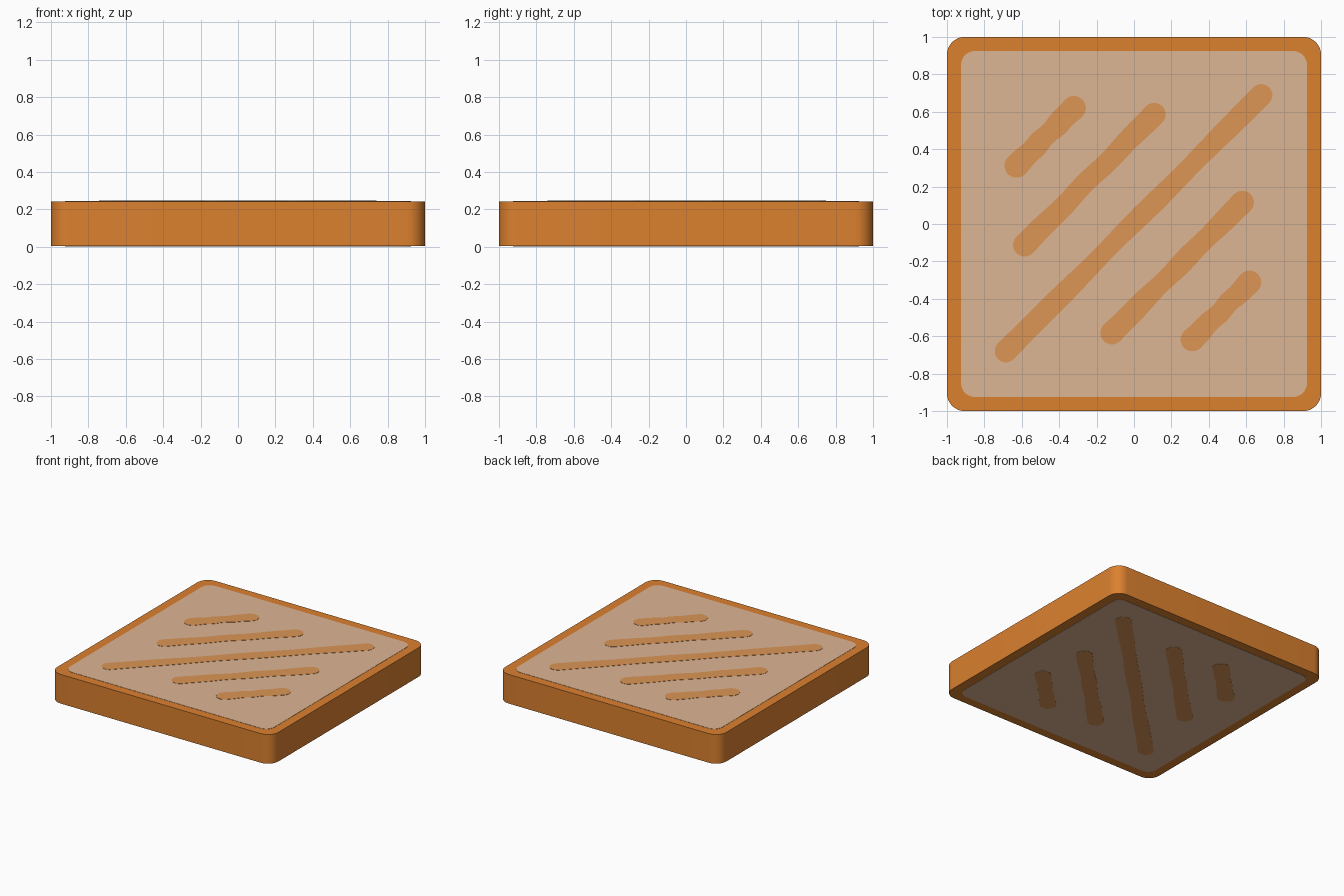
import bpy, bmesh, math
from mathutils import Vector

if "Cube" in bpy.data.objects:
    bpy.data.objects.remove(bpy.data.objects["Cube"])


def material(name, rgb):
    lin = [((c / 255 + 0.055) / 1.055) ** 2.4 for c in rgb]
    m = bpy.data.materials.new(name)
    m.diffuse_color = (*lin, 1)
    m.use_nodes = True
    m.node_tree.nodes["Principled BSDF"].inputs["Base Color"].default_value = m.diffuse_color
    return m


ORANGE = material("crust orange", (220, 129, 47))
CREAM = material("pale tan", (222, 182, 148))
STRIPE = material("toasted stripe", (220, 150, 86))


def rounded_square(h, r, n=10):
    pts = []
    for k, (sx, sy) in enumerate([(1, 1), (-1, 1), (-1, -1), (1, -1)]):
        for i in range(n + 1):
            a = math.pi / 2 * (k + i / n)
            pts.append((sx * (h - r) + r * math.cos(a), sy * (h - r) + r * math.sin(a)))
    return pts


def stroke(a, b, r, seed, n=28):
    """Hand-drawn capsule: round ends, slightly thinner wavy middle."""
    a, b = Vector(a), Vector(b)
    d = (b - a).normalized()
    nrm = Vector((-d.y, d.x))
    ang = math.atan2(d.y, d.x)
    pts = []
    for side, p, q in ((-1, a, b), (1, b, a)):
        for i in range(n + 1):
            t = i / n
            env = math.sin(math.pi * t)
            w = r - env * (0.008 + 0.004 * math.sin(17 * t + seed + side))
            pts.append(p.lerp(q, t) + nrm * side * w)
        start = ang - math.pi / 2 if side < 0 else ang + math.pi / 2
        for i in range(1, 10):
            c = start + math.pi * i / 10
            pts.append(q + r * Vector((math.cos(c), math.sin(c))))
    return [(p[0], p[1]) for p in pts]


def prism(name, shapes, z0, z1, mat, base=True):
    """Extrude outlines from z0 to z1; base=False leaves the hidden side open."""
    bm = bmesh.new()
    for pts in shapes:
        lo = [bm.verts.new((x, y, z0)) for x, y in pts]
        hi = [bm.verts.new((x, y, z1)) for x, y in pts]
        faces = [bm.faces.new(hi)]
        if base:
            faces.append(bm.faces.new(lo[::-1]))
        n = len(pts)
        for i in range(n):
            j = (i + 1) % n
            faces.append(bm.faces.new((lo[i], lo[j], hi[j], hi[i])))
        if z1 < z0:
            bmesh.ops.reverse_faces(bm, faces=faces)
    me = bpy.data.meshes.new(name)
    bm.to_mesh(me)
    bm.free()
    me.materials.append(mat)
    ob = bpy.data.objects.new(name, me)
    bpy.context.collection.objects.link(ob)
    bpy.ops.object.select_all(action='DESELECT')
    ob.select_set(True)
    bpy.context.view_layer.objects.active = ob
    bpy.ops.object.shade_smooth_by_angle(angle=math.radians(35))
    return ob


H, T = 0.246, 0.002   # total height, plate thickness

# Main slab
prism("slab", [rounded_square(1.0, 0.095)], 2 * T, H - 2 * T, ORANGE)

# Face panels and diagonal marks, top and bottom
panel = [rounded_square(0.925, 0.075)]
marks = [stroke(a, b, r, s) for s, (a, b, r) in enumerate([
    ((-0.628, 0.312), (-0.322, 0.620), 0.065),
    ((-0.585, -0.112), (0.108, 0.586), 0.062),
    ((-0.685, -0.680), (0.680, 0.688), 0.060),
    ((-0.118, -0.582), (0.580, 0.116), 0.062),
    ((0.312, -0.618), (0.618, -0.312), 0.063)])]
for side, z, s in (("top", H, 1), ("bottom", 0, -1)):
    prism(side + "_panel", panel, z - 2 * T * s, z - T * s, CREAM, base=False)
    prism(side + "_marks", marks, z - T * s, z, STRIPE, base=False)
